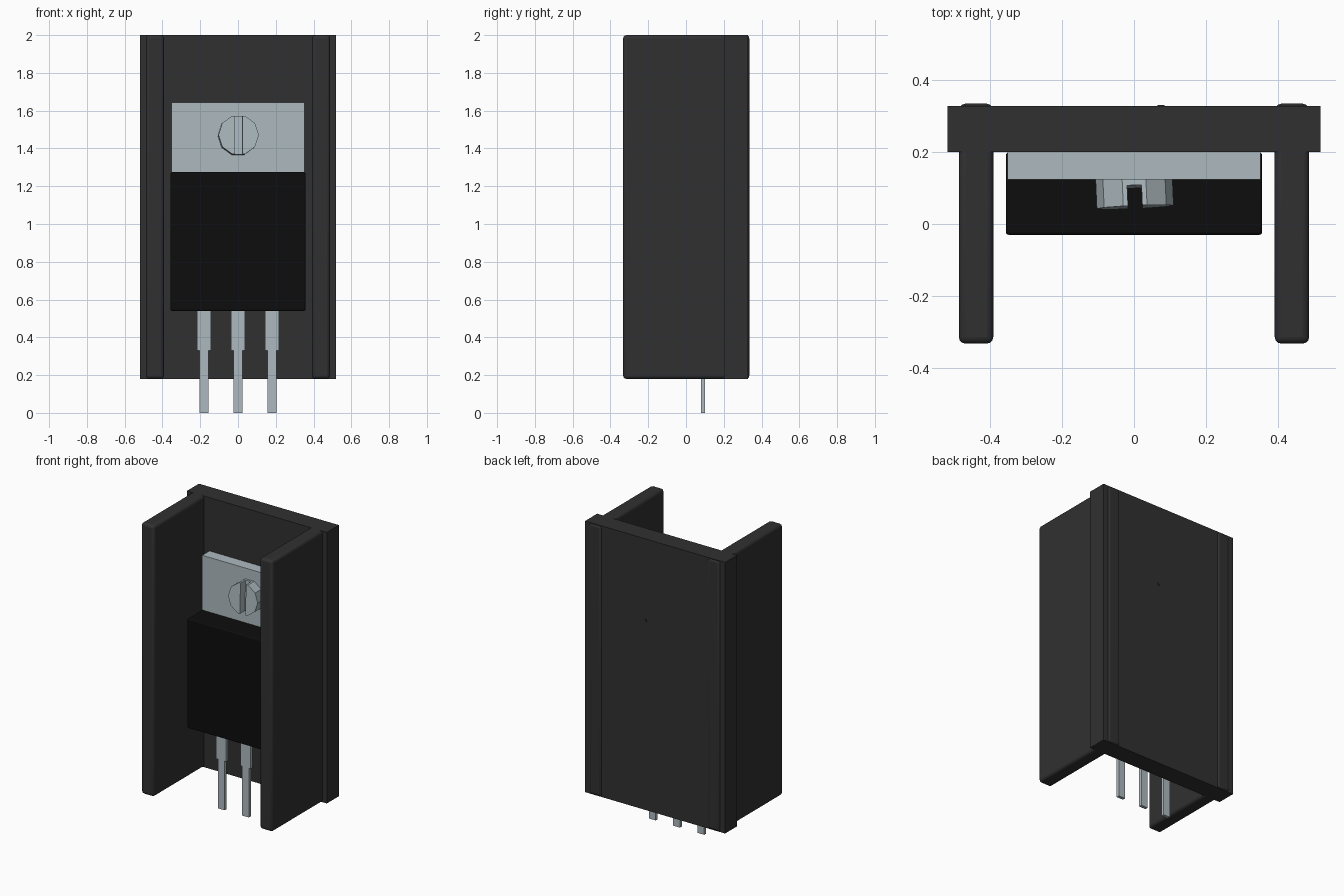
import bpy, bmesh
from math import sin, cos, radians
from mathutils import Matrix

cube = bpy.data.objects.get("Cube")
if cube:
    bpy.data.objects.remove(cube)


def material(name, rgb):
    m = bpy.data.materials.new(name)
    m.use_nodes = True
    color = (*rgb, 1)
    m.diffuse_color = color
    m.node_tree.nodes["Principled BSDF"].inputs["Base Color"].default_value = color
    return m


charcoal = material("charcoal anodised", (0.03, 0.03, 0.03))
black = material("black plastic", (0.004, 0.004, 0.004))
metal = material("pale grey metal", (0.42, 0.49, 0.52))


def prism(name, outline, y0, y1, mat, bevel=0):
    """Extrude an (x, z) outline from y0 back to y1."""
    bm = bmesh.new()
    face = bm.faces.new([bm.verts.new((x, y0, z)) for x, z in outline])
    moved = bmesh.ops.extrude_face_region(bm, geom=[face])["geom"]
    bmesh.ops.translate(bm, vec=(0, y1 - y0, 0),
                        verts=[v for v in moved if isinstance(v, bmesh.types.BMVert)])
    bmesh.ops.recalc_face_normals(bm, faces=bm.faces)
    me = bpy.data.meshes.new(name)
    bm.to_mesh(me)
    bm.free()
    me.materials.append(mat)
    ob = bpy.data.objects.new(name, me)
    bpy.context.collection.objects.link(ob)
    if bevel:
        mod = ob.modifiers.new("soft edges", 'BEVEL')
        mod.width = bevel
        mod.segments = 3
        bpy.ops.object.select_all(action='DESELECT')
        ob.select_set(True)
        bpy.context.view_layer.objects.active = ob
        bpy.ops.object.shade_smooth_by_angle(angle=radians(40))
    return ob


def box(name, x0, x1, y0, y1, z0, z1, mat, bevel=0):
    return prism(name, [(x0, z0), (x1, z0), (x1, z1), (x0, z1)], y0, y1, mat, bevel)


# Heat sink: back plate and two rounded fins
box("back_plate", -0.52, 0.52, 0.2, 0.328, 0.18, 2, charcoal)
for side, x in (("left", 0.44), ("right", -0.44)):
    box(side + "_fin", x - 0.048, x + 0.048, -0.333, 0.335, 0.18, 2, charcoal, 0.018)

# Power transistor: metal tab, plastic body, three stepped legs
box("mounting_tab", -0.353, 0.353, 0.124, 0.2, 1.2, 1.642, metal)
box("plastic_body", -0.357, 0.357, -0.03, 0.199, 0.54, 1.275, black, 0.008)
for i, x in enumerate((-0.18, 0, 0.18)):
    leg = [(0.025, 0), (0.025, 0.33), (0.037, 0.33), (0.037, 0.56)]
    outline = [(x + w, z) for w, z in leg] + [(x - w, z) for w, z in reversed(leg)]
    prism(f"leg_{i + 1}", outline, 0.079, 0.1, metal)

# Slotted ten-sided screw, seated slightly askew
R = 0.107
tilt = (Matrix.Translation((0, 0.125, 1.468)) @ Matrix.Rotation(radians(2.5), 4, 'Z')
        @ Matrix.Rotation(radians(-2.5), 4, 'X'))
ring = [(R * cos(radians(a)), R * sin(radians(a))) for a in range(0, 360, 36)]
parts = [prism("screw_head_base", ring, -0.021, 0.02, metal)]
half = [(R * cos(radians(a)), R * sin(radians(a))) for a in range(-72, 73, 36)]
half = [(0.02, half[0][1])] + half + [(0.02, half[-1][1])]
for side, s in (("left", 1), ("right", -1)):
    parts.append(prism("screw_head_" + side, [(s * x, z) for x, z in half],
                       -0.078, -0.021, metal))
for part in parts:
    part.matrix_world = tilt

# Tip of the screw showing through the back plate
box("screw_tip", 0.065, 0.085, 0.32, 0.331, 1.445, 1.46, charcoal)
